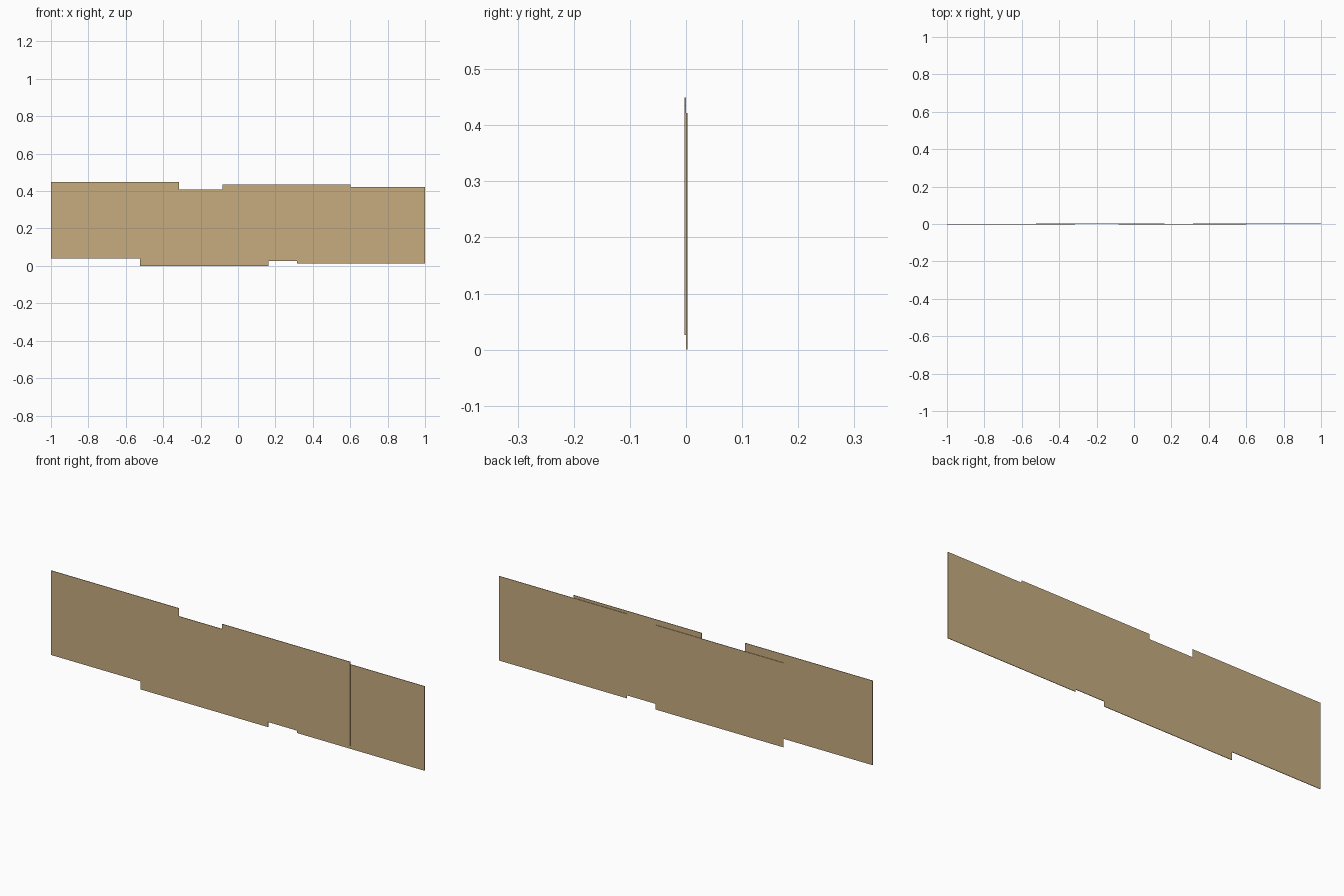
import bpy, bmesh
from mathutils import Matrix

if "Cube" in bpy.data.objects:
    bpy.data.objects.remove(bpy.data.objects["Cube"])

# One plain cardboard-like tan
tan = bpy.data.materials.new("tan_board")
tan.diffuse_color = (0.57, 0.415, 0.215, 1)
tan.use_nodes = True
tan.node_tree.nodes["Principled BSDF"].inputs["Base Color"].default_value = tan.diffuse_color

W, H, T = 0.685, 0.409, 0.0025


def panel(name, x_left, z_bottom, y_mid):
    """Thin flat sheet placed by its lower left corner."""
    bm = bmesh.new()
    bmesh.ops.create_cube(bm, size=1, matrix=Matrix.Diagonal((W, T, H, 1)))
    me = bpy.data.meshes.new(name)
    bm.to_mesh(me)
    bm.free()
    me.materials.append(tan)
    ob = bpy.data.objects.new(name, me)
    ob.location = (x_left + W / 2, y_mid, z_bottom + H / 2)
    bpy.context.collection.objects.link(ob)


# Front layer of sheets
panel("front_panel_left", -1.0, 0.04, -T / 2)
panel("front_panel_right", -0.083, 0.026, -T / 2)

# Back layer of sheets, overlapped by the front ones
panel("back_panel_left", -0.523, 0.0, T / 2)
panel("back_panel_right", 0.315, 0.013, T / 2)
